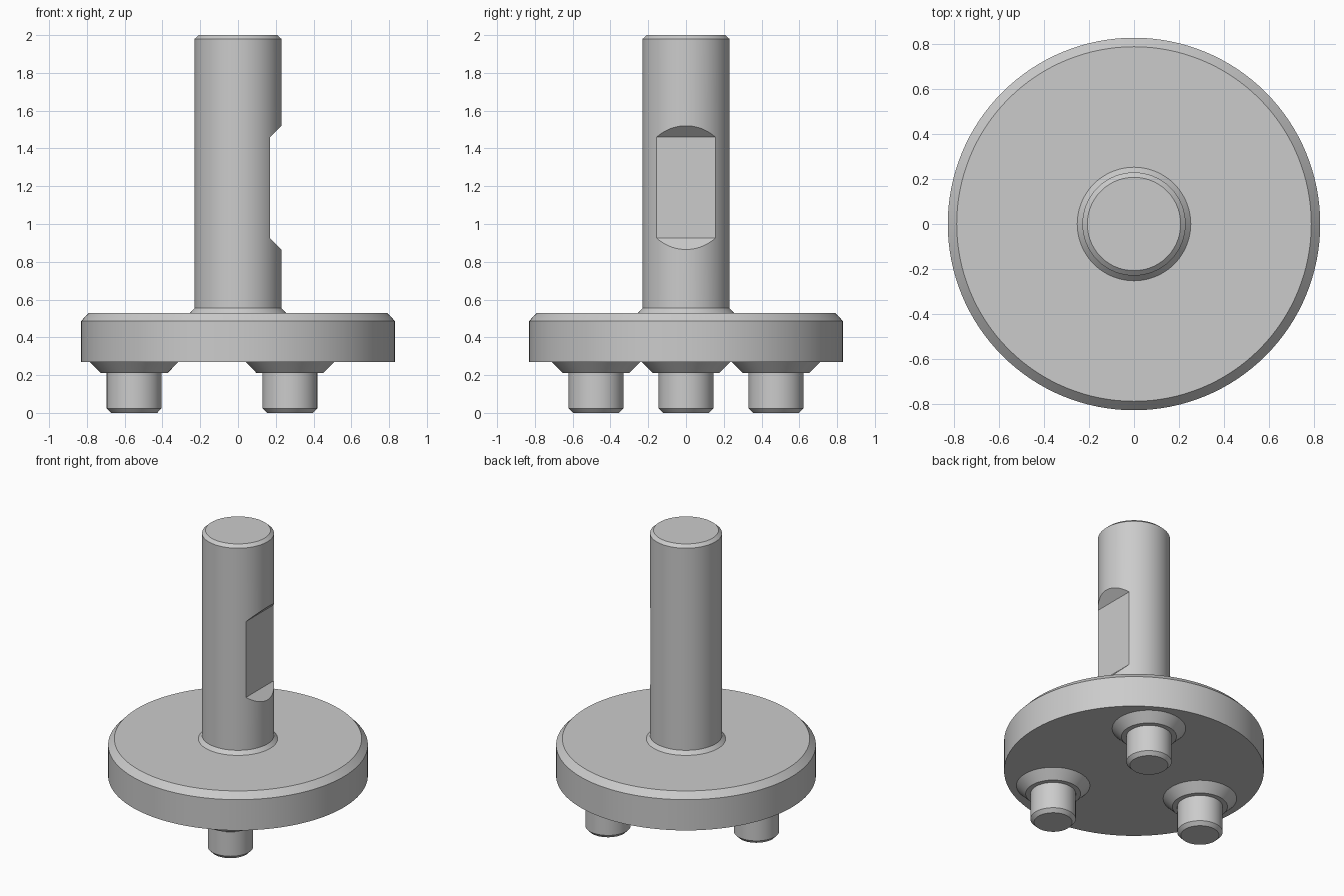
import bpy
import bmesh
from math import cos, sin, pi, radians

cube = bpy.data.objects.get("Cube")
if cube:
    bpy.data.objects.remove(cube, do_unlink=True)

GREY = (0.6, 0.6, 0.6, 1.0)
steel = bpy.data.materials.new("plain grey")
steel.use_nodes = True
steel.diffuse_color = GREY
steel.node_tree.nodes["Principled BSDF"].inputs["Base Color"].default_value = GREY


def add_object(name, bm):
    bmesh.ops.recalc_face_normals(bm, faces=bm.faces)
    mesh = bpy.data.meshes.new(name)
    bm.to_mesh(mesh)
    bm.free()
    mesh.materials.append(steel)
    obj = bpy.data.objects.new(name, mesh)
    bpy.context.collection.objects.link(obj)
    return obj


def lathe(name, profile, sides, centre=(0, 0)):
    """Revolve (radius, height) points about a vertical axis and cap both ends."""
    bm = bmesh.new()
    rings = []
    for r, z in profile:
        rings.append([bm.verts.new((centre[0] + r * cos(2 * pi * i / sides),
                                    centre[1] + r * sin(2 * pi * i / sides), z))
                      for i in range(sides)])
    for low, high in zip(rings, rings[1:]):
        for i in range(sides):
            j = (i + 1) % sides
            bm.faces.new((low[i], low[j], high[j], high[i]))
    bm.faces.new(rings[0])
    bm.faces.new(rings[-1])
    return add_object(name, bm)


def activate(obj):
    bpy.ops.object.select_all(action='DESELECT')
    obj.select_set(True)
    bpy.context.view_layer.objects.active = obj


def smooth(obj):
    activate(obj)
    bpy.ops.object.shade_smooth_by_angle(angle=radians(30))


# Disc and shaft, with bevelled rims and a small cone where they meet
body = lathe("disc_and_shaft", [
    (0.83, 0.27), (0.83, 0.487), (0.79, 0.53), (0.253, 0.53),
    (0.23, 0.555), (0.23, 1.98), (0.208, 2.0)], 128)

# Clamping flat with sloped ends, cut into the left side of the shaft
bm = bmesh.new()
outline = [(0.17, 0.925), (0.30, 0.795), (0.30, 1.59), (0.17, 1.46)]
face = bm.faces.new([bm.verts.new((x, -0.4, z)) for x, z in outline])
extruded = bmesh.ops.extrude_face_region(bm, geom=[face])["geom"]
bmesh.ops.translate(bm, vec=(0, 0.8, 0),
                    verts=[v for v in extruded if isinstance(v, bmesh.types.BMVert)])
cutter = add_object("flat_cutter", bm)
cutter.hide_render = True

cut = body.modifiers.new("clamping flat", 'BOOLEAN')
cut.operation = 'DIFFERENCE'
cut.solver = 'EXACT'
cut.object = cutter
activate(body)
bpy.ops.object.modifier_apply(modifier=cut.name)
bpy.data.objects.remove(cutter, do_unlink=True)
smooth(body)

# Three pins with conical collars under the disc
for name, angle in (("front_pin", -60), ("back_pin", 60), ("right_pin", 180)):
    a = radians(angle)
    pin = lathe(name, [
        (0.122, 0), (0.145, 0.024), (0.145, 0.21), (0.176, 0.21),
        (0.235, 0.27), (0.235, 0.30)], 64, (0.55 * cos(a), 0.55 * sin(a)))
    smooth(pin)
